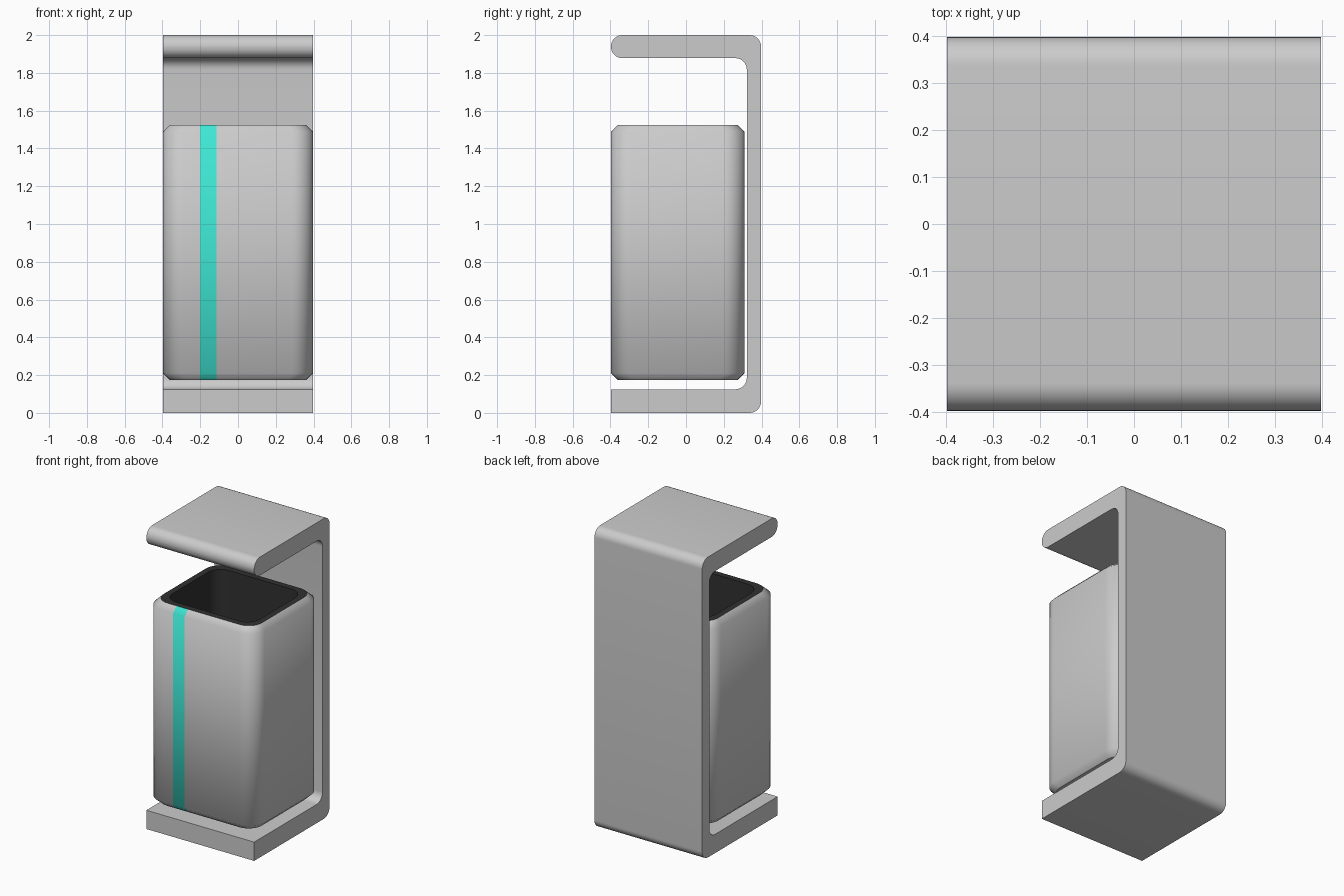
import bpy, bmesh
from math import sin, cos, pi
from mathutils import Vector

if "Cube" in bpy.data.objects:
    bpy.data.objects.remove(bpy.data.objects["Cube"])


def material(name, color):
    m = bpy.data.materials.new(name)
    m.diffuse_color = color
    m.use_nodes = True
    m.node_tree.nodes["Principled BSDF"].inputs["Base Color"].default_value = m.diffuse_color
    return m


def add_object(name, bm, mats=()):
    bmesh.ops.recalc_face_normals(bm, faces=bm.faces)
    me = bpy.data.meshes.new(name)
    bm.to_mesh(me)
    bm.free()
    for m in mats:
        me.materials.append(m)
    ob = bpy.data.objects.new(name, me)
    bpy.context.collection.objects.link(ob)
    return ob


def fillet(corners, steps=8):
    """Round each right-angled (y, z, radius) corner of a closed profile."""
    out = []
    for i, (y, z, r) in enumerate(corners):
        p = Vector((y, z))
        if r == 0:
            out.append(p)
            continue
        a = (Vector(corners[i - 1][:2]) - p).normalized()
        b = (Vector(corners[(i + 1) % len(corners)][:2]) - p).normalized()
        for k in range(steps + 1):
            t = k / steps * pi / 2
            out.append(p + r * (a * (1 - sin(t)) + b * (1 - cos(t))))
    return out


# C-shaped frame: base, back and canopy in one extruded profile
H, R = 0.397, 0.06
profile = fillet([(-H, 0, 0), (H, 0, R), (H, 2, R), (-H, 2, R),
                  (-H, 1.878, R), (0.322, 1.878, R), (0.322, 0.125, R), (-H, 0.125, 0)])
bm = bmesh.new()
face = bm.faces.new([bm.verts.new((-H, y, z)) for y, z in profile])
ext = bmesh.ops.extrude_face_region(bm, geom=[face], use_keep_orig=True)
bmesh.ops.translate(bm, vec=(2 * H, 0, 0),
                    verts=[v for v in ext["geom"] if isinstance(v, bmesh.types.BMVert)])
frame = add_object("frame", bm)
bpy.context.view_layer.objects.active = frame
frame.select_set(True)
bpy.ops.object.shade_smooth_by_angle(angle=pi / 6)

# Bin: stacked rounded-rectangle rings, with stripe points on the front side
CY, HX, HY = -0.0435, 0.397, 0.3535
STRIPE = (-0.2, -0.115)
SEG = 8


def ring(bm, inset, radius, z):
    hx, hy = HX - inset, HY - inset
    pts = []
    for q, (sx, sy) in enumerate([(1, -1), (1, 1), (-1, 1), (-1, -1)]):
        for k in range(SEG + 1):
            a = (q - 1 + k / SEG) * pi / 2
            pts.append((sx * (hx - radius) + radius * cos(a),
                        CY + sy * (hy - radius) + radius * sin(a)))
    pts += [(x, CY - hy) for x in STRIPE]
    return [bm.verts.new((x, y, z)) for x, y in pts]


bm = bmesh.new()
levels = [(0.036, 0.095, 0.175), (0, 0.11, 0.211), (0, 0.11, 1.489),
          (0.036, 0.095, 1.525), (0.077, 0.09, 1.525), (0.077, 0.09, 0.23)]
rings = [ring(bm, *lv) for lv in levels]
n = len(rings[0])
bm.faces.new(rings[0])
bm.faces.new(rings[-1]).material_index = 2
for j, (lo, hi) in enumerate(zip(rings, rings[1:])):
    for i in range(n):
        k = (i + 1) % n
        f = bm.faces.new((lo[i], lo[k], hi[k], hi[i]))
        f.smooth = True
        f.material_index = 2 if j >= 3 else (1 if i == n - 2 else 0)
# Crisp edges at the bottom, rim and liner floor
for r in (rings[0], *rings[3:]):
    for i in range(n):
        bm.edges.get((r[i], r[(i + 1) % n])).smooth = False
add_object("bin", bm, [material("body_grey", (0.8, 0.8, 0.8, 1)),
                       material("stripe_teal", (0.05, 0.8, 0.66, 1)),
                       material("liner_dark", (0.03, 0.03, 0.03, 1))])
